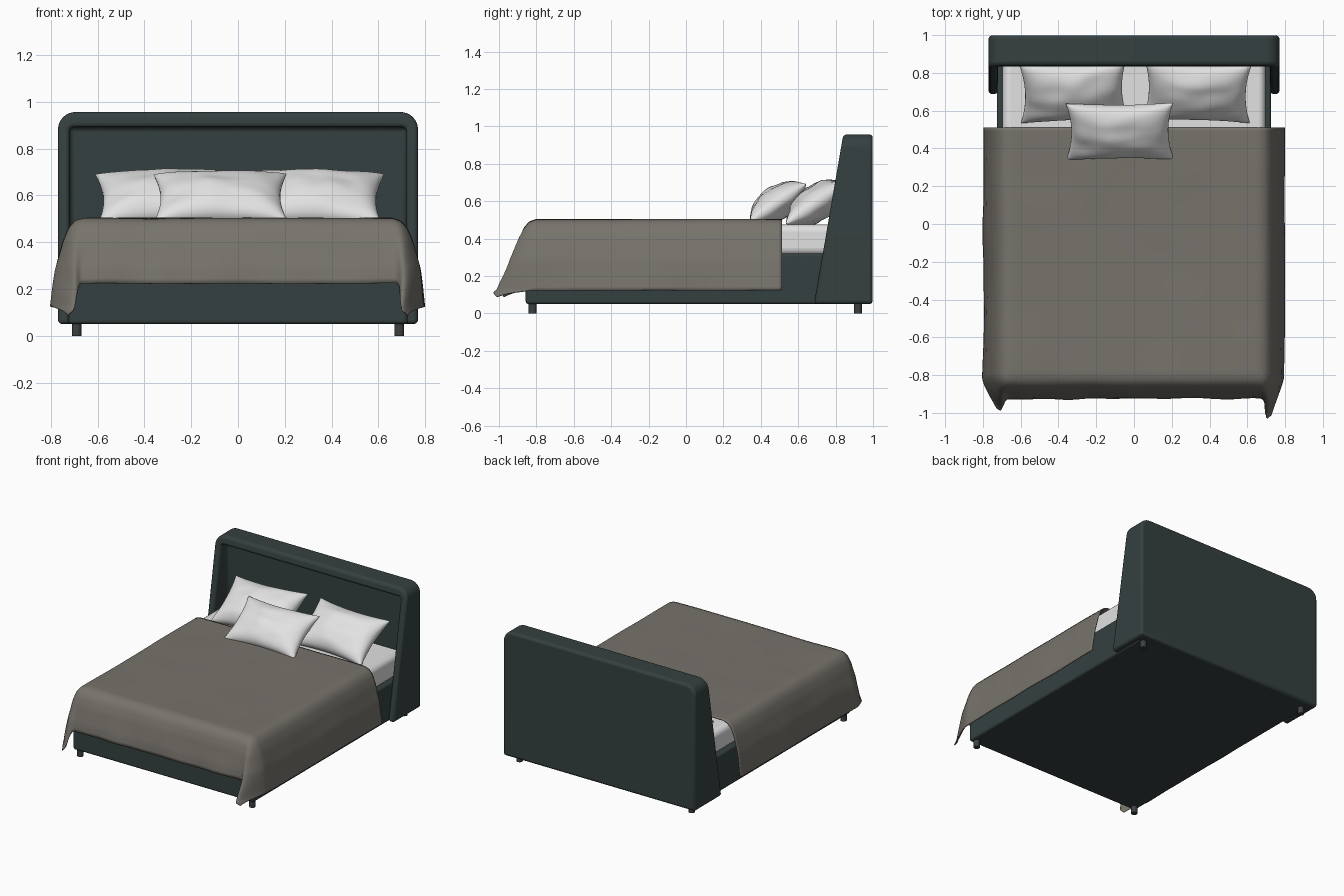
import bpy, bmesh, math
from mathutils import Vector, Matrix, noise

if "Cube" in bpy.data.objects:
    bpy.data.objects.remove(bpy.data.objects["Cube"])


def material(name, col):
    m = bpy.data.materials.new(name)
    m.diffuse_color = (*col, 1)
    m.use_nodes = True
    m.node_tree.nodes["Principled BSDF"].inputs["Base Color"].default_value = m.diffuse_color
    return m


GREEN = material("dark green upholstery", (0.036, 0.051, 0.051))
TAUPE = material("taupe blanket", (0.185, 0.172, 0.150))
WHITE = material("white linen", (0.76, 0.76, 0.76))
GREY = material("dark grey feet", (0.045, 0.052, 0.052))


def finish(bm, name, mat, bevel=0, segs=4, angle=40):
    bmesh.ops.recalc_face_normals(bm, faces=bm.faces)
    me = bpy.data.meshes.new(name)
    bm.to_mesh(me)
    bm.free()
    ob = bpy.data.objects.new(name, me)
    bpy.context.collection.objects.link(ob)
    me.materials.append(mat)
    if bevel:
        b = ob.modifiers.new("bevel", 'BEVEL')
        b.width, b.segments = bevel, segs
        b.limit_method, b.angle_limit = 'ANGLE', math.radians(35)
    bpy.ops.object.select_all(action='DESELECT')
    ob.select_set(True)
    bpy.context.view_layer.objects.active = ob
    bpy.ops.object.shade_smooth_by_angle(angle=math.radians(angle))
    return ob


def box(name, lo, hi, mat, bevel, segs=4):
    bm = bmesh.new()
    lo, hi = Vector(lo), Vector(hi)
    bmesh.ops.create_cube(bm, size=1, matrix=Matrix.Translation((lo + hi) / 2)
                          @ Matrix.Diagonal((*(hi - lo), 1)))
    return finish(bm, name, mat, bevel, segs)


# Headboard: arched frame with raked wings around a recessed panel
def arch(half, top, r):
    right = [(half, 0.05)]
    for i in range(9):
        a = math.pi / 2 * i / 8
        right.append((half - r + r * math.cos(a), top - r + r * math.sin(a)))
    return right + [(-x, z) for x, z in reversed(right)]


def headboard():
    bm = bmesh.new()
    outer, inner = arch(0.77, 0.957, 0.075), arch(0.72, 0.892, 0.02)
    front = lambda z: 0.685 + (z - 0.05) * 0.172
    rings = [[bm.verts.new((x, 0.998, z)) for x, z in outer],
             [bm.verts.new((x, front(z), z)) for x, z in outer],
             [bm.verts.new((x, front(z), z)) for x, z in inner],
             [bm.verts.new((x, 0.91, z)) for x, z in inner]]
    for a, b in zip(rings, rings[1:]):
        for i in range(len(a) - 1):
            bm.faces.new((a[i], a[i + 1], b[i + 1], b[i]))
    bm.faces.new(rings[0])
    bm.faces.new(rings[3])
    bm.faces.new([r[0] for r in rings] + [r[-1] for r in reversed(rings)])
    finish(bm, "headboard", GREEN, 0.018, 3)


headboard()

# Base, mattress and feet
box("bed_base", (-0.725, -0.857, 0.05), (0.725, 0.95, 0.32), GREEN, 0.015)
box("mattress", (-0.695, -0.83, 0.31), (0.695, 0.915, 0.475), WHITE, 0.04, 5)
for side, x in (("left", -0.69), ("right", 0.69)):
    for end, y in (("front", -0.82), ("back", 0.92)):
        bm = bmesh.new()
        bmesh.ops.create_cone(bm, cap_ends=True, segments=20, radius1=0.021, radius2=0.021,
                              depth=0.055, matrix=Matrix.Translation((x, y, 0.0275)))
        finish(bm, f"{side}_{end}_foot", GREY)

# Blanket: sheet bent over the mattress edges, with folded front corners
DRAPE = [(0, 0, 0), (.04, .036, .012), (.08, .062, .042), (.14, .085, .097),
         (.26, .115, .213), (.40, .135, .375), (.52, .15, .415)]


def drape(s):
    for (s0, o0, d0), (s1, o1, d1) in zip(DRAPE, DRAPE[1:]):
        if s <= s1:
            t = (s - s0) / (s1 - s0)
            return o0 + (o1 - o0) * t, d0 + (d1 - d0) * t
    return DRAPE[-1][1:]


def blanket_point(u, v):
    ex, ey = 0.66, -0.80
    sx = 1 if u > 0 else -1
    du, dv = max(0, abs(u) - ex), max(0, ey - v)
    r = math.hypot(du, dv)
    p = Vector((sx * min(abs(u), ex), max(v, ey), 0.5))
    if r > 0:
        a = math.atan2(dv, du)
        out, drop = drape(r)
        k = math.sin(2 * a) ** 2 * min(1, r / 0.45) ** 1.5
        amp = 1 if sx > 0 else 0.65
        p.x += sx * (out * math.cos(a) - 0.055 * k)
        p.y -= out * math.sin(a) + 0.125 * k * amp
        p.z -= drop
    # soft wrinkles
    n = noise.noise(Vector((u * 3.5, v * 3.5, 0.3)))
    p.z += 0.004 * n
    hang = min(1, r / 0.3)
    if du:
        p.x += sx * 0.010 * n * hang
    if dv:
        p.y += 0.012 * noise.noise(Vector((u * 6, 1.7, p.z * 3))) * hang
    return p


bm = bmesh.new()
NU, NV = 110, 84
rows = []
for j in range(NV + 1):
    v = 0.512 + (-1.115 - 0.512) * j / NV
    rows.append([bm.verts.new(blanket_point(-1.065 + 2.13 * i / NU, v)) for i in range(NU + 1)])
for a, b in zip(rows, rows[1:]):
    for i in range(NU):
        bm.faces.new((a[i], b[i], b[i + 1], a[i + 1]))
blanket = finish(bm, "blanket", TAUPE, angle=60)
sol = blanket.modifiers.new("thickness", 'SOLIDIFY')
sol.thickness, sol.offset = 0.006, 0


# Pillows: pinched cushion with drawn-in edges
def pillow(name, centre, tilt, yaw, roll, size, seed):
    a, b, t = size
    n = 28
    bm = bmesh.new()
    for s in (1, -1):
        grid = []
        for j in range(n + 1):
            v = -math.cos(math.pi * j / n)
            row = []
            for i in range(n + 1):
                u = -math.cos(math.pi * i / n)
                f = (1 - u * u) * (1 - v * v)
                w = noise.noise(Vector((u * 2.2, v * 2.2, seed + s)))
                row.append(bm.verts.new((a * u * (1 - 0.10 * (1 - v * v)),
                                         b * v * (1 - 0.13 * (1 - u * u)),
                                         s * t * max(f, 0) ** 0.45 * (1 + 0.16 * w))))
            grid.append(row)
        for p, q in zip(grid, grid[1:]):
            for i in range(n):
                bm.faces.new((p[i], p[i + 1], q[i + 1], q[i]))
    bmesh.ops.remove_doubles(bm, verts=bm.verts, dist=1e-5)
    rot = [Matrix.Rotation(math.radians(d), 4, ax)
           for d, ax in ((yaw, 'Z'), (tilt, 'X'), (roll, 'Z'))]
    bmesh.ops.transform(bm, verts=bm.verts,
                        matrix=Matrix.Translation(centre) @ rot[0] @ rot[1] @ rot[2])
    finish(bm, name, WHITE, angle=60)


pillow("left_back_pillow", (-0.32, 0.70, 0.59), 34, 0, 2, (0.285, 0.19, 0.095), 1.5)
pillow("right_back_pillow", (0.335, 0.70, 0.59), 34, 0, -2, (0.285, 0.19, 0.095), 4.5)
pillow("front_pillow", (-0.075, 0.49, 0.59), 34, 0, 0.5, (0.285, 0.18, 0.09), 8.5)
